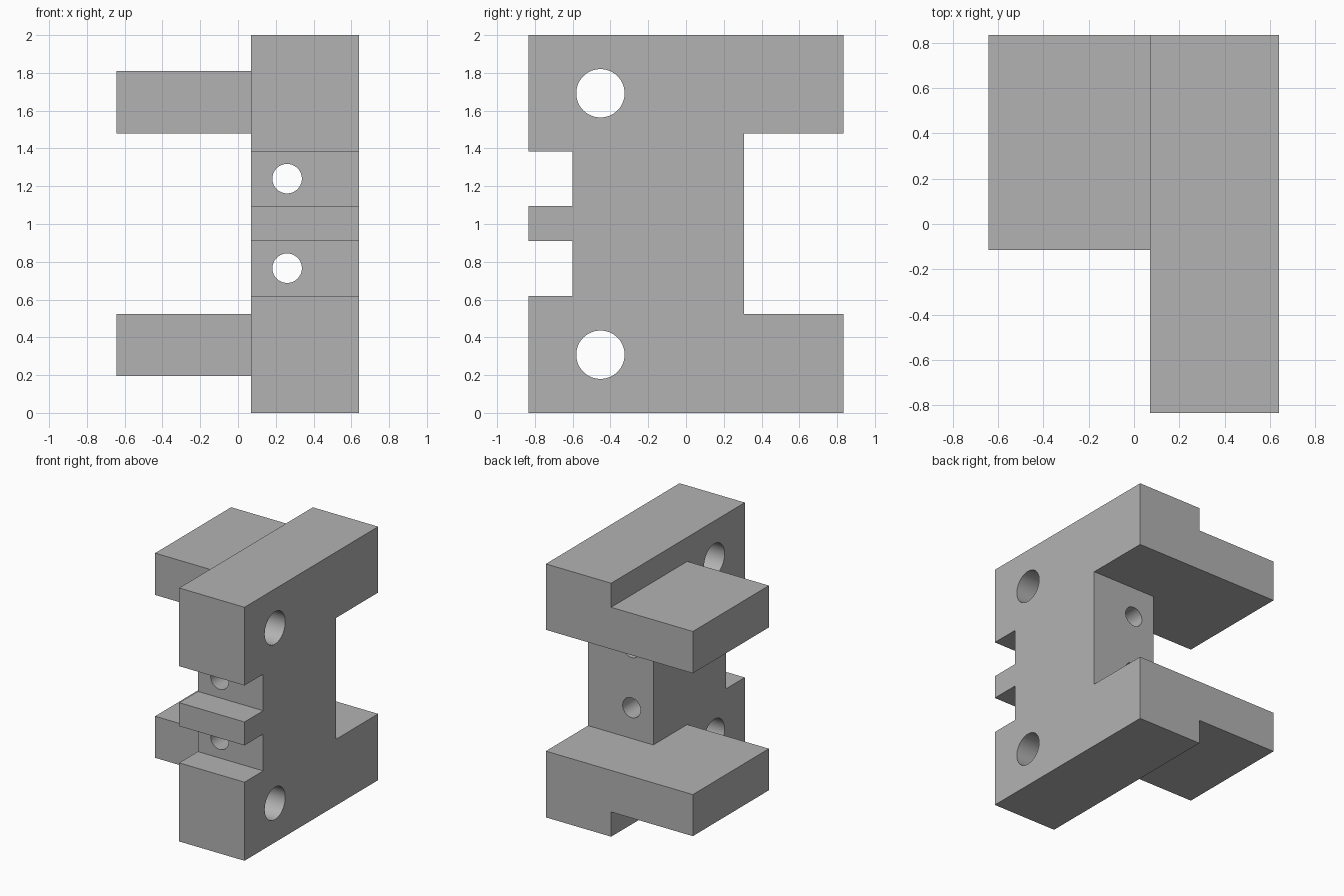
import bpy, bmesh, math
from mathutils import Matrix

cube = bpy.data.objects.get("Cube")
if cube:
    bpy.data.objects.remove(cube, do_unlink=True)

grey = bpy.data.materials.new("plain grey")
grey.use_nodes = True
colour = (0.45, 0.45, 0.45, 1)
grey.diffuse_color = colour
grey.node_tree.nodes["Principled BSDF"].inputs["Base Color"].default_value = colour

X_MIN, X_SIDE, X_MAX = -0.643, 0.07, 0.64
Y_HALF, MID = 0.833, 1.0


def make_object(name, bm):
    bmesh.ops.recalc_face_normals(bm, faces=bm.faces)
    mesh = bpy.data.meshes.new(name)
    bm.to_mesh(mesh)
    bm.free()
    mesh.materials.append(grey)
    obj = bpy.data.objects.new(name, mesh)
    bpy.context.collection.objects.link(obj)
    return obj


def extrude_profile(name, points, x0, x1):
    """Extrude a (y, z) outline along x."""
    bm = bmesh.new()
    face = bm.faces.new([bm.verts.new((x0, y, z)) for y, z in points])
    moved = bmesh.ops.extrude_face_region(bm, geom=[face])["geom"]
    verts = [v for v in moved if isinstance(v, bmesh.types.BMVert)]
    bmesh.ops.translate(bm, verts=verts, vec=(x1 - x0, 0, 0))
    return make_object(name, bm)


def make_drill(name, radius, axis, centre):
    bm = bmesh.new()
    bmesh.ops.create_cone(bm, cap_ends=True, segments=64, radius1=radius,
                          radius2=radius, depth=4)
    turn = Matrix.Rotation(math.pi / 2, 4, "Y" if axis == "X" else "X")
    bmesh.ops.transform(bm, matrix=Matrix.Translation(centre) @ turn, verts=bm.verts)
    obj = make_object(name, bm)
    obj.hide_render = True
    return obj


def combine(target, other, operation):
    mod = target.modifiers.new(operation.lower(), "BOOLEAN")
    mod.operation, mod.solver, mod.object = operation, "EXACT", other
    bpy.context.view_layer.objects.active = target
    bpy.ops.object.modifier_apply(modifier=mod.name)
    bpy.data.objects.remove(other, do_unlink=True)


# Body outline: lower half, mirrored about mid height
ARM_TOP = 0.523
lower = [(-0.6, 0.91), (-Y_HALF, 0.91), (-Y_HALF, 1.095), (-0.6, 1.095)]
tooth = lower
bottom = [(0.307, ARM_TOP), (Y_HALF, ARM_TOP), (Y_HALF, 0), (-Y_HALF, 0),
          (-Y_HALF, 0.62), (-0.6, 0.62)]
top = [(y, 2 * MID + 0.003 - z if 0 < z else 2 * MID) for y, z in reversed(bottom)]
body = extrude_profile("bracket_body", bottom + tooth + top, X_SIDE, X_MAX)

# Two side arms, flush with the jaw faces
arm_bottom = 0.195
for low, high in ((arm_bottom, ARM_TOP), (top[-1][1], 1.81)):
    outline = [(-0.115, low), (Y_HALF, low), (Y_HALF, high), (-0.115, high)]
    combine(body, extrude_profile("side_arm", outline, X_MIN, X_SIDE + 0.2), "UNION")

# Large cross holes and small front-to-back holes
for side in (-1, 1):
    combine(body, make_drill("cross_drill", 0.128, "X",
                             (0, -0.453, MID + side * 0.692)), "DIFFERENCE")
    combine(body, make_drill("front_drill", 0.078, "Y",
                             (0.26, 0, MID + 0.003 + side * 0.237)), "DIFFERENCE")

# Smooth hole walls, crisp edges
bpy.ops.object.select_all(action="DESELECT")
body.select_set(True)
bpy.context.view_layer.objects.active = body
bpy.ops.object.shade_smooth_by_angle(angle=math.radians(30))
